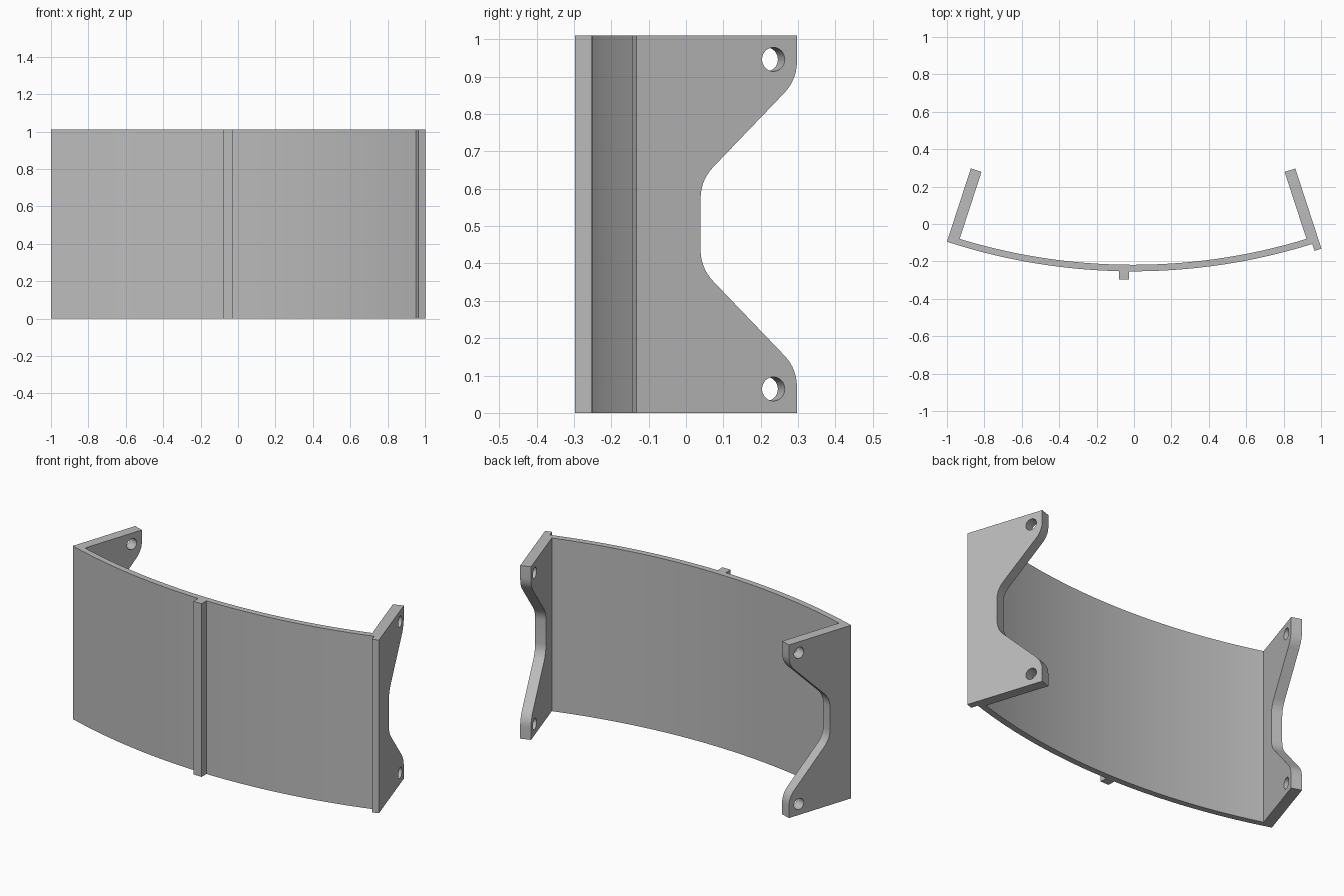
import bpy, bmesh, math
from mathutils import Vector, Matrix

if "Cube" in bpy.data.objects:
    bpy.data.objects.remove(bpy.data.objects["Cube"])

H = 1.01                        # overall height
CX, CY = -0.005, 2.957          # centre of the panel's curve
R_OUT, R_IN = 3.21, 3.175       # panel outer and inner radius
A = math.radians(18.06)         # half angle of the panel
T = 0.06                        # arm thickness

grey = bpy.data.materials.new("light_grey")
grey.diffuse_color = (0.5, 0.5, 0.5, 1)
grey.use_nodes = True
grey.node_tree.nodes["Principled BSDF"].inputs["Base Color"].default_value = grey.diffuse_color


def make_object(name, bm):
    bmesh.ops.recalc_face_normals(bm, faces=bm.faces)
    mesh = bpy.data.meshes.new(name)
    bm.to_mesh(mesh)
    bm.free()
    obj = bpy.data.objects.new(name, mesh)
    bpy.context.collection.objects.link(obj)
    mesh.materials.append(grey)
    return obj


def finish(obj):
    bpy.ops.object.select_all(action='DESELECT')
    obj.select_set(True)
    bpy.context.view_layer.objects.active = obj
    for mod in list(obj.modifiers):
        bpy.ops.object.modifier_apply(modifier=mod.name)
    bpy.ops.object.shade_smooth_by_angle(angle=math.radians(30))


def prism(name, points, direction):
    """Solid made by sweeping a flat outline along a vector."""
    bm = bmesh.new()
    face = bm.faces.new([bm.verts.new(p) for p in points])
    ext = bmesh.ops.extrude_face_region(bm, geom=[face], use_keep_orig=True)
    moved = [v for v in ext["geom"] if isinstance(v, bmesh.types.BMVert)]
    bmesh.ops.translate(bm, verts=moved, vec=direction)
    return make_object(name, bm)


def polar(r, a, z=0.0):
    return Vector((CX + r * math.sin(a), CY - r * math.cos(a), z))


def fillet(prev, corner, nxt, d=0.05, n=7):
    """Rounded corner as a short quadratic curve."""
    p, c, q = Vector(prev), Vector(corner), Vector(nxt)
    s, e = c + (p - c).normalized() * d, c + (q - c).normalized() * d
    return [s * (1 - t) ** 2 + c * 2 * t * (1 - t) + e * t * t
            for t in (i / n for i in range(n + 1))]


# Curved front panel
N = 40
angles = [-A + 2 * A * i / N for i in range(N + 1)]
outline = [polar(R_OUT, a) for a in angles] + [polar(R_IN, a) for a in reversed(angles)]
finish(prism("curved_panel", outline, Vector((0, 0, H))))

# Vertical rib on the front
finish(prism("front_rib", [(-0.08, -0.297, 0), (-0.027, -0.297, 0),
                           (-0.027, -0.251, 0), (-0.08, -0.251, 0)], Vector((0, 0, H))))

# Lip where the right arm runs past the panel
inward = Vector((-math.cos(A), -math.sin(A), 0))
lip = [polar(R_OUT - 0.001, A), polar(3.249, A)]
lip += [p + inward * 0.039 for p in reversed(lip)]
finish(prism("right_lip", lip, Vector((0, 0, H))))

# Side arm outline (y, z): upper half, then mirrored to the lower half
BACK, WAIST = 0.297, 0.039
top, tip, neck, mid = (BACK, H), (BACK, 0.8916), (WAIST, 0.6225), (WAIST, H / 2)
upper = [Vector(top)] + fillet(top, tip, neck) + fillet(tip, neck, mid)
profile = upper + [Vector((p.x, H - p.y)) for p in reversed(upper)]


def on_arm(y, z, a):
    return polar((CY - y) / math.cos(A), a, z)


for name, side in (("left_arm", -1), ("right_arm", 1)):
    a = side * A
    into = Vector((-side * math.cos(A), -math.sin(A), 0))
    points = [polar(R_IN, a, H)] + [on_arm(p.x, p.y, a) for p in profile] + [polar(R_IN, a, 0)]
    arm = prism(name, points, into * T)

    # Screw holes near the top and bottom tips
    bm = bmesh.new()
    turn = into.to_track_quat('Z', 'Y').to_matrix().to_4x4()
    for z in (0.946, H - 0.946):
        place = Matrix.Translation(on_arm(0.234, z, a) + into * T / 2)
        bmesh.ops.create_cone(bm, cap_ends=True, segments=32, radius1=0.032,
                              radius2=0.032, depth=0.2, matrix=place @ turn)
    cutter = make_object("hole_cutter", bm)
    cutter.hide_render = True
    mod = arm.modifiers.new("holes", 'BOOLEAN')
    mod.operation, mod.solver, mod.object = 'DIFFERENCE', 'EXACT', cutter
    finish(arm)
    bpy.data.objects.remove(cutter)
